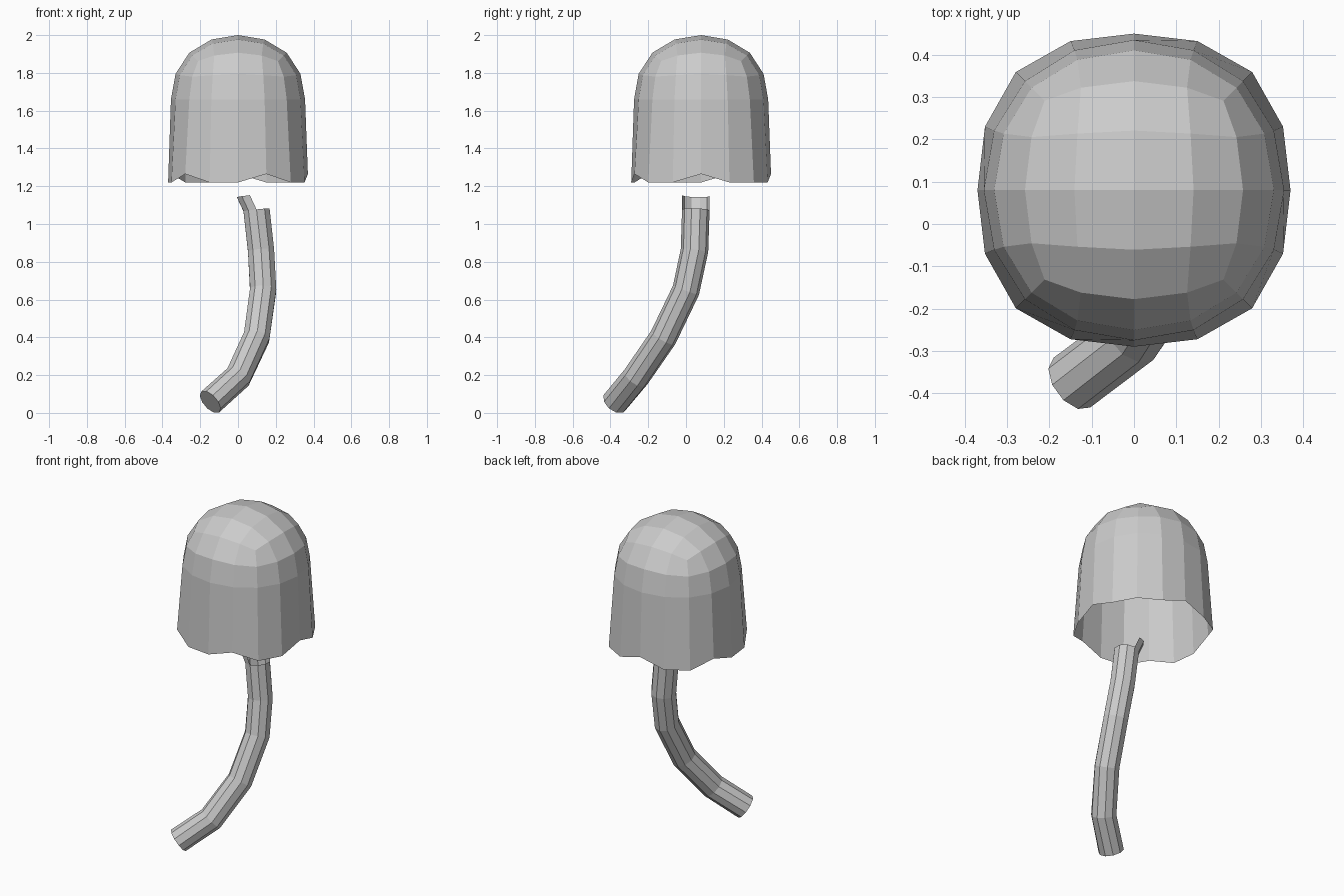
import bpy, bmesh, math
from mathutils import Vector

if "Cube" in bpy.data.objects:
    bpy.data.objects.remove(bpy.data.objects["Cube"])


def add_object(name, bm):
    mesh = bpy.data.meshes.new(name)
    bm.to_mesh(mesh)
    bm.free()
    obj = bpy.data.objects.new(name, mesh)
    bpy.context.collection.objects.link(obj)
    return obj


# Bell cap: subdivided cube gives the quad-sphere dome
bm = bmesh.new()
bmesh.ops.create_cube(bm, size=2)
cap = add_object("bell_cap", bm)
bpy.context.view_layer.objects.active = cap
cap.select_set(True)
sub = cap.modifiers.new("round", 'SUBSURF')
sub.levels = 2
bpy.ops.object.modifier_apply(modifier=sub.name)

bm = bmesh.new()
bm.from_mesh(cap.data)
lower = [f for f in bm.faces if f.calc_center_median().z < 0]
bmesh.ops.delete(bm, geom=lower, context='FACES')
r = max(v.co.x for v in bm.verts)
for v in bm.verts:
    v.co = Vector((v.co.x * 0.355 / r, v.co.y * 0.355 / r, v.co.z * 0.34 / r))

# Skirt with a five-lobed rim, indices counted from the front
edges = [e for e in bm.edges if e.is_boundary]
ext = bmesh.ops.extrude_edge_only(bm, edges=edges)
HIGH = {1, 4, 8, 11, 14}
for v in [g for g in ext["geom"] if isinstance(g, bmesh.types.BMVert)]:
    a = math.atan2(v.co.y, v.co.x) + math.pi / 2
    i = round(a / (math.pi / 8)) % 16
    k = (0.37 + 0.025 * math.sin(2 * a) ** 2) / v.co.xy.length
    v.co = Vector((v.co.x * k, v.co.y * k, -0.395 if i in HIGH else -0.44))
bmesh.ops.translate(bm, verts=bm.verts[:], vec=(0, 0.08, 1.66))
bmesh.ops.recalc_face_normals(bm, faces=bm.faces[:])
bm.to_mesh(cap.data)
bm.free()

# Curved stem: rings swept along a path
SIDES, RADIUS = 10, 0.073
PATH = [Vector(p) for p in [(-0.147, -0.375, 0.058), (0, -0.265, 0.19),
                            (0.098, -0.12, 0.4), (0.133, 0.0, 0.65),
                            (0.122, 0.045, 0.86), (0.098, 0.052, 1.075)]]
bm = bmesh.new()
rings = []
for i, p in enumerate(PATH):
    a, b = PATH[max(i - 1, 0)], PATH[min(i + 1, len(PATH) - 1)]
    q = Vector((0, 0, 1)).rotation_difference(b - a)
    rings.append([])
    for j in range(SIDES):
        t = math.pi / 2 + j * math.tau / SIDES
        rings[-1].append(bm.verts.new(p + q @ Vector((RADIUS * math.cos(t), RADIUS * math.sin(t), 0))))
for lo, hi in zip(rings, rings[1:]):
    for j in range(SIDES):
        k = (j + 1) % SIDES
        bm.faces.new((lo[j], lo[k], hi[k], hi[j]))
bm.faces.new(rings[0][::-1])

# Half-open tongue at the stem tip
top = rings[-1][:SIDES // 2 + 1]
tip = [bm.verts.new(v.co + Vector((-0.035, 0, 0.075))) for v in top]
for j in range(len(top) - 1):
    bm.faces.new((top[j], top[j + 1], tip[j + 1], tip[j]))
add_object("stem", bm)
